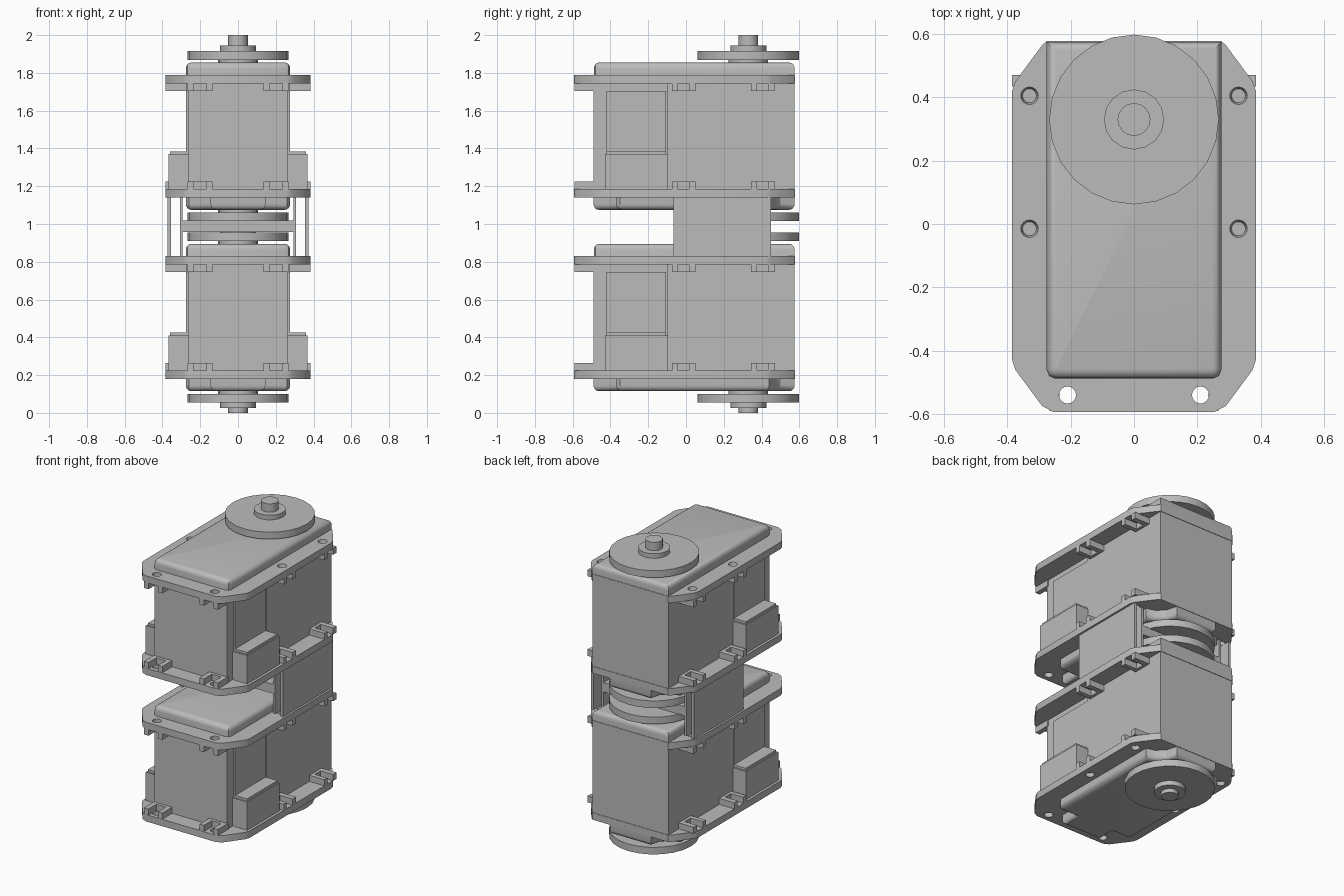
import bpy, bmesh, math
from mathutils import Matrix

cube = bpy.data.objects.get("Cube")
if cube:
    bpy.data.objects.remove(cube, do_unlink=True)

grey = bpy.data.materials.new("light_grey")
grey.use_nodes = True
grey.diffuse_color = (0.5, 0.5, 0.5, 1)
grey.node_tree.nodes["Principled BSDF"].inputs["Base Color"].default_value = (0.5, 0.5, 0.5, 1)

PITCH = 0.96      # height from one servo to the next
AXIS_Y = 0.33     # output shaft position


def finish(name, bm, smooth=True):
    bmesh.ops.recalc_face_normals(bm, faces=bm.faces)
    me = bpy.data.meshes.new(name)
    bm.to_mesh(me)
    bm.free()
    me.materials.append(grey)
    ob = bpy.data.objects.new(name, me)
    bpy.context.collection.objects.link(ob)
    if smooth:
        bpy.ops.object.select_all(action='DESELECT')
        ob.select_set(True)
        bpy.context.view_layer.objects.active = ob
        bpy.ops.object.shade_smooth_by_angle(angle=math.radians(32))
    return ob


def add_box(bm, x0, x1, y0, y1, z0, z1):
    m = Matrix.Translation(((x0 + x1) / 2, (y0 + y1) / 2, (z0 + z1) / 2))
    m = m @ Matrix.Diagonal((abs(x1 - x0), y1 - y0, z1 - z0, 1))
    bmesh.ops.create_cube(bm, size=1, matrix=m)


def add_cylinder(bm, x, y, z0, z1, r, sides=24, r_top=None):
    bmesh.ops.create_cone(bm, cap_ends=True, segments=sides, radius1=r,
                          radius2=r if r_top is None else r_top, depth=z1 - z0,
                          matrix=Matrix.Translation((x, y, (z0 + z1) / 2)))


def prism(half, z0, z1, round_z=None, radius=0.03):
    """Extrude a right-half outline mirrored in x; round the rim at round_z."""
    bm = bmesh.new()
    pts = half + [(-x, y) for x, y in reversed(half)]
    face = bm.faces.new([bm.verts.new((x, y, z0)) for x, y in pts])
    up = bmesh.ops.extrude_face_region(bm, geom=[face])["geom"]
    bmesh.ops.translate(bm, vec=(0, 0, z1 - z0),
                        verts=[g for g in up if isinstance(g, bmesh.types.BMVert)])
    if round_z is not None:
        rim = [e for e in bm.edges if all(abs(v.co.z - round_z) < 1e-4 for v in e.verts)]
        bmesh.ops.bevel(bm, geom=rim, offset=radius, segments=4, profile=0.5, affect='EDGES')
    return bm


def cut(ob, bm):
    """Subtract a temporary cutter mesh from an object."""
    cutter = finish("cutter", bm, False)
    cutter.hide_render = True
    mod = ob.modifiers.new("holes", 'BOOLEAN')
    mod.operation, mod.solver, mod.object = 'DIFFERENCE', 'EXACT', cutter
    bpy.ops.object.select_all(action='DESELECT')
    ob.select_set(True)
    bpy.context.view_layer.objects.active = ob
    bpy.ops.object.modifier_apply(modifier=mod.name)
    bpy.data.objects.remove(cutter, do_unlink=True)


flange_outline = [(0.255, -0.593), (0.29, -0.575), (0.375, -0.46), (0.385, -0.43),
                  (0.385, 0.42), (0.375, 0.45), (0.29, 0.565), (0.275, 0.578)]
side_holes = (-0.015, 0.405)


def flange(name, z0, z1, outer, sign):
    ob = finish(name, prism(flange_outline, z0, z1))
    bm = bmesh.new()
    for s in (-1, 1):
        add_cylinder(bm, s * 0.21, -0.54, z0 - 0.02, z1 + 0.02, 0.027, 16)
        for y in side_holes:
            a, b = sorted((outer - sign * 0.025, outer + sign * 0.01))
            add_cylinder(bm, s * 0.33, y, a, b, 0.022 if sign > 0 else 0.03, 16,
                         0.03 if sign > 0 else 0.022)
    cut(ob, bm)


def screw_pockets(name, z0, z1):
    """Small paired ribs that hold the nuts on a flange."""
    bm = bmesh.new()
    for s in (-1, 1):
        for y in side_holes:
            add_box(bm, s * 0.27, s * 0.385, y - 0.06, y - 0.03, z0, z1)
            add_box(bm, s * 0.27, s * 0.385, y + 0.03, y + 0.065, z0, z1)
            add_box(bm, s * 0.27, s * 0.295, y - 0.03, y + 0.03, z0, z1)
        for x in (0.135, 0.235):
            add_box(bm, s * x, s * (x + 0.032), -0.591, -0.48, z0, z1)
        add_box(bm, s * 0.16, s * 0.24, -0.51, -0.48, z0, z1)
    finish(name, bm, False)


def horn(name, z, d):
    """Round horn growing from the case face at z in direction d."""
    bm = bmesh.new()
    for a, b, r, sides in ((-0.02, 0.016, 0.105, 16), (0.014, 0.06, 0.268, 24),
                           (0.06, 0.09, 0.095, 16), (0.09, 0.145 if d > 0 else 0.115, 0.052, 16)):
        lo, hi = sorted((z + d * a, z + d * b))
        add_cylinder(bm, 0, AXIS_Y, lo, hi, r, sides)
    finish(name, bm)


def servo(tag, z):
    # Main case: slightly narrower front, full-width rear
    bm = bmesh.new()
    add_box(bm, -0.262, 0.262, -0.49, -0.09, z + 0.2, z + 0.8)
    add_box(bm, -0.276, 0.276, -0.1, 0.575, z + 0.18, z + 0.8)
    finish(tag + "_case", bm, False)

    # Side panels and cable sockets
    bm = bmesh.new()
    for s in (-1, 1):
        add_box(bm, s * 0.25, s * 0.274, -0.42, -0.105, z + 0.2, z + 0.745)
        add_box(bm, s * 0.25, s * 0.368, -0.43, -0.095, z + 0.2, z + 0.41)
        add_box(bm, s * 0.25, s * 0.36, -0.42, -0.105, z + 0.41, z + 0.425)
    finish(tag + "_side_sockets", bm, False)

    # Rounded covers
    top = [(0.25, -0.488), (0.268, -0.48), (0.276, -0.46), (0.276, 0.575)]
    finish(tag + "_top_cover", prism(top, z + 0.79, z + 0.895, z + 0.895))
    bottom = [(0.145, -0.49), (0.145, -0.37), (0.26, -0.37), (0.276, -0.35),
              (0.276, 0.44), (0.22, 0.455), (0.17, 0.5), (0.15, 0.575)]
    finish(tag + "_bottom_cover", prism(bottom, z + 0.115, z + 0.22, z + 0.115))

    # Mounting flanges and nut pockets
    flange(tag + "_top_flange", z + 0.785, z + 0.83, z + 0.83, 1)
    flange(tag + "_bottom_flange", z + 0.18, z + 0.225, z + 0.18, -1)
    screw_pockets(tag + "_top_pockets", z + 0.745, z + 0.787)
    screw_pockets(tag + "_bottom_pockets", z + 0.223, z + 0.265)

    # Output horns
    horn(tag + "_top_horn", z + 0.895, 1)
    horn(tag + "_bottom_horn", z + 0.115, -1)


servo("lower_servo", 0)
servo("upper_servo", PITCH)

# Connecting bracket: double walls on each side and a cross plate
bm = bmesh.new()
for s in (-1, 1):
    add_box(bm, s * 0.355, s * 0.372, -0.065, 0.45, 0.825, 1.145)
    add_box(bm, s * 0.293, s * 0.308, -0.055, 0.435, 0.825, 1.145)
add_box(bm, -0.3, 0.3, -0.055, 0.435, 0.957, 1.018)
finish("connecting_bracket", bm, False)
